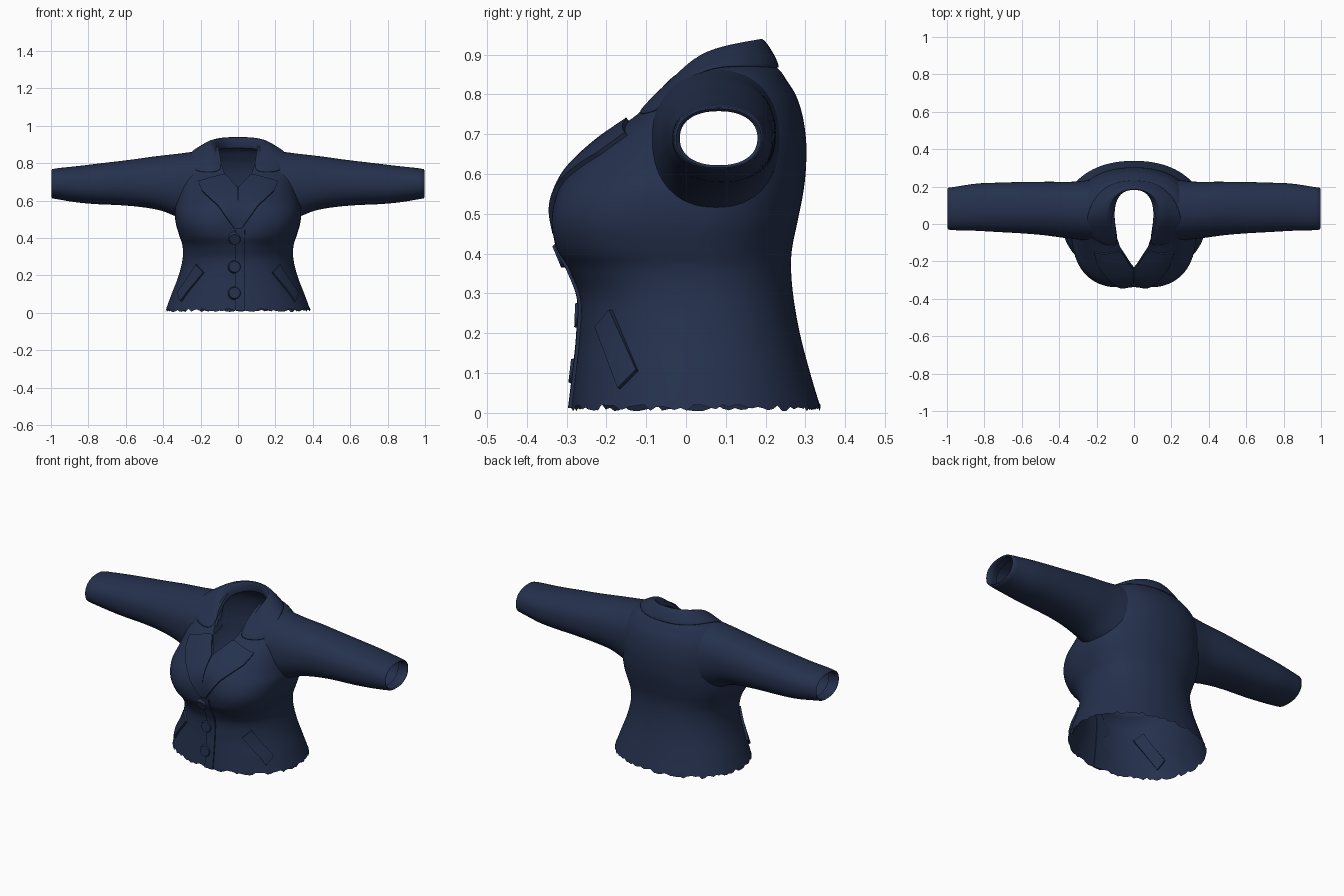
import bpy, bmesh, math, random
from mathutils import Vector

random.seed(4)
if "Cube" in bpy.data.objects:
    bpy.data.objects.remove(bpy.data.objects["Cube"], do_unlink=True)

navy = bpy.data.materials.new("navy cloth")
navy.use_nodes = True
COLOR = (0.018, 0.03, 0.074, 1)
navy.diffuse_color = COLOR
navy.node_tree.nodes["Principled BSDF"].inputs["Base Color"].default_value = COLOR


def curve(table, t):
    """Smooth interpolation of rows (key, value, ...) at key t."""
    if t <= table[0][0]:
        return list(table[0][1:])
    if t >= table[-1][0]:
        return list(table[-1][1:])
    i = max(k for k in range(len(table) - 1) if table[k][0] <= t)
    a, b = table[i], table[i + 1]
    p, q = table[max(i - 1, 0)], table[min(i + 2, len(table) - 1)]
    h = b[0] - a[0]
    s = (t - a[0]) / h
    out = []
    for c in range(1, len(a)):
        ma = (b[c] - p[c]) / (b[0] - p[0]) * h
        mb = (q[c] - a[c]) / (q[0] - a[0]) * h
        out.append((2*s**3 - 3*s*s + 1) * a[c] + (s**3 - 2*s*s + s) * ma
                   + (3*s*s - 2*s**3) * b[c] + (s**3 - s*s) * mb)
    return out


def lerp(table, t):
    """Straight interpolation of (key, value) pairs."""
    for (a, u), (b, v) in zip(table, table[1:]):
        if t <= b:
            return u + (v - u) * max(0, (t - a) / (b - a))
    return table[-1][1]


# Body profile: height, half width, front y, back y, widest y, front squareness
BODY = [(0, .392, -.29, .342, .02, 2.1), (.1, .355, -.278, .312, .02, 2.1),
        (.2, .317, -.268, .286, .02, 2.1), (.29, .296, -.268, .27, .02, 2.2),
        (.36, .297, -.30, .264, .02, 2.4), (.41, .313, -.332, .266, .02, 2.7),
        (.48, .333, -.345, .28, .03, 2.9), (.55, .338, -.33, .294, .04, 2.8),
        (.61, .328, -.295, .301, .06, 2.5), (.68, .318, -.22, .302, .08, 2.4),
        (.75, .31, -.125, .292, .08, 2.4), (.80, .295, -.08, .275, .08, 2.3),
        (.84, .265, -.045, .25, .09, 2.2), (.862, .235, -.015, .235, .09, 2.2),
        (.877, .18, 0, .215, .1, 2.1), (.89, .13, .02, .2, .1, 2)]
NECK = [(.67, 0), (.75, .075), (.8, .09), (.89, .105)]


def cleavage(x, z):
    return .022 * math.exp(-(x / .075) ** 2 - ((z - .46) / .1) ** 2)


def front_point(x, z, lift=0):
    w, f, b, c, n = curve(BODY, z)
    k = max(0, 1 - min(1, abs(x) / w) ** n) ** (1 / n)
    return Vector((x, c - (c - f) * k + cleavage(x, z) - lift, z))


def side_point(y, z):
    w, f, b, c, n = curve(BODY, z)
    depth, n = (c - f, n) if y < c else (b - c, 2.2)
    k = max(0, 1 - min(1, abs(y - c) / depth) ** n) ** (1 / n)
    return Vector((w * k, y, z))


def make(name, bm, angle=40, thickness=0, subsurf=0):
    bmesh.ops.remove_doubles(bm, verts=bm.verts, dist=.0004)
    bmesh.ops.recalc_face_normals(bm, faces=bm.faces)
    me = bpy.data.meshes.new(name)
    bm.to_mesh(me)
    bm.free()
    me.materials.append(navy)
    me.shade_smooth()
    me.set_sharp_from_angle(angle=math.radians(angle))
    ob = bpy.data.objects.new(name, me)
    bpy.context.scene.collection.objects.link(ob)
    if thickness:
        m = ob.modifiers.new("thickness", 'SOLIDIFY')
        m.thickness, m.offset = thickness, 0
    if subsurf:
        m = ob.modifiers.new("smooth", 'SUBSURF')
        m.levels = m.render_levels = subsurf
    elif thickness:
        ob.modifiers.new("crisp", 'EDGE_SPLIT').split_angle = math.radians(angle)
    return ob


def loft(rows, closed=False):
    bm = bmesh.new()
    grid = [[bm.verts.new(p) for p in row] for row in rows]
    for a, b in zip(grid, grid[1:]):
        n = len(a)
        for i in range(n if closed else n - 1):
            j = (i + 1) % n
            bm.faces.new((a[i], a[j], b[j], b[i]))
    return bm


def mirror(points, side):
    return [Vector((p[0] * side, p[1], p[2])) for p in points]


# Sleeve sections: position along arm, bottom z, top z, front y, back y
ARM = [(0, .515, .862, -.085, .235), (.12, .546, .85, -.075, .226),
       (.28, .565, .836, -.06, .226), (.45, .575, .818, -.05, .225),
       (.65, .581, .8, -.042, .221), (.8, .59, .786, -.036, .216),
       (.96, .607, .773, -.033, .198), (1, .612, .768, -.03, .194)]


def arm_section(u, phi, shrink=1):
    zb, zt, yf, yb = curve(ARM, u)
    c, s = math.cos(phi), math.sin(phi)
    e = 2 / 2.25
    y = (yf + yb) / 2 + (yb - yf) / 2 * shrink * math.copysign(abs(c) ** e, c)
    z = (zb + zt) / 2 + (zt - zb) / 2 * shrink * math.copysign(abs(s) ** e, s)
    return y, z


# Jacket body, open at the neck, armholes and ragged hem
rows, N, LEVELS = [], 128, 76
for k in range(LEVELS + 1):
    z = .015 + .875 * k / LEVELS
    w, f, b, c, n = curve(BODY, z)
    start = math.asin(min(1, max(0, lerp(NECK, z)) / w) ** (n / 2))
    row = []
    for i in range(N + 1):
        t = start + (2 * math.pi - 2 * start) * i / N
        s, co = math.sin(t), math.cos(t)
        e = 2 / (n if co > 0 else 2.2)
        x = w * math.copysign(abs(s) ** e, s)
        y = c - (c - f) * co ** e + cleavage(x, z) if co > 0 else c + (b - c) * (-co) ** e
        row.append(Vector((x, y, z)))
    if k == 0:
        for p in row[:-1]:
            p.z += random.uniform(-.011, .007)
        row[-1].z = row[0].z
    rows.append(row)
bm = loft(rows)
zb, zt, yf, yb = ARM[0][1:]
holes = []
for face in bm.faces:
    p = face.calc_center_median()
    d = math.hypot((p.y - (yf + yb) / 2) / (yb - yf), (p.z - (zb + zt) / 2) / (zt - zb))
    if d < .45 and abs(p.x) > .15:
        holes.append(face)
bmesh.ops.delete(bm, geom=holes, context='FACES')
make("jacket_body", bm, 60)

# Sleeves, fitted to the body at the armhole, with a turned-in cuff
M, STEPS = 64, 30
TURN = [(1.0, .996, .95), (1.0, .99, .87), (.97, .96, .86), (.93, .93, .9)]
for side, label in ((1, "left"), (-1, "right")):
    ring_angles = [2 * math.pi * i / M for i in range(M)]
    base = [side_point(*arm_section(0, a)).x - .003 for a in ring_angles]
    rows = []
    for k in range(STEPS + 1):
        u = k / STEPS
        row = []
        for a, x in zip(ring_angles, base):
            y, z = arm_section(u, a)
            row.append((x + (.993 - x) * u, y, z))
        rows.append(mirror(row, side))
    for u, x, shrink in TURN:
        rows.append(mirror([(x, *arm_section(u, a, shrink)) for a in ring_angles], side))
    make(label + "_sleeve", loft(rows, True), 60)

# Lapels following the chest
INNER = [(.45, 0), (.665, .002), (.735, .066)]
OUTER = [(.45, .02), (.57, .105), (.65, .192), (.70, .212), (.735, .085)]
for side, label in ((1, "left"), (-1, "right")):
    rows = []
    for k in range(41):
        z = .45 + .285 * k / 40
        a, b = lerp(INNER, z), lerp(OUTER, z)
        row = [front_point(a + (b - a) * i / 10, z, .005) for i in range(11)]
        rows.append(mirror(row, side))
    make(label + "_lapel", loft(rows), 40, .016)

# Folded collar: stand, fold, fall and outer edge, from back centre to the notch
end = [front_point(x, z, .008) for x, z in ((.08, .75), (.08, .75), (.17, .745), (.252, .758))]
STAND = [(0, .195, .875), (.06, .18, .875), (.1, .12, .87), (.105, .04, .86), (.095, -.03, .82), end[0]]
FOLD = [(0, .185, .955), (.075, .17, .95), (.13, .11, .937), (.14, .03, .91), (.12, -.03, .845), end[1]]
FALL = [(0, .215, .915), (.1, .195, .912), (.18, .13, .905), (.2, .04, .89), (.195, -.03, .825), end[2]]
EDGE = [(0, .238, .865), (.12, .222, .865), (.205, .155, .87), (.247, .07, .87), (.258, 0, .84), end[3]]
rows = [mirror(path[:0:-1], -1) + mirror(path, 1) for path in (STAND, FOLD, FALL, EDGE)]
make("collar", loft(rows), 60, .012, 2)

# Overlapping front edge
rows = []
for k in range(41):
    z = .012 + .43 * k / 40
    rows.append([front_point(-.015 + .052 * i / 6, z, .002) for i in range(7)])
make("front_placket", loft(rows), 40, .012)

# Buttons
for i, z in enumerate((.395, .245, .105)):
    bm = bmesh.new()
    bmesh.ops.create_cone(bm, cap_ends=True, segments=28, radius1=.037, radius2=.029, depth=.018)
    ob = make("button_%d" % (i + 1), bm, 30)
    slope = front_point(0, z + .02) - front_point(0, z - .02)
    ob.rotation_euler.x = math.pi / 2 - math.atan2(slope.y, slope.z)
    ob.location = front_point(-.018, z, .006)

# Slanted pocket flaps, corners as (y, z) on the side of the body
CORNERS = [Vector(p) for p in ((-.22, .215), (-.185, .258), (-.12, .105), (-.165, .06))]
for side, label in ((1, "left"), (-1, "right")):
    rows = []
    for k in range(17):
        a = CORNERS[0].lerp(CORNERS[3], k / 16)
        b = CORNERS[1].lerp(CORNERS[2], k / 16)
        rows.append(mirror([side_point(*a.lerp(b, i / 8)) for i in range(9)], side))
    make(label + "_pocket_flap", loft(rows), 40, .024)
